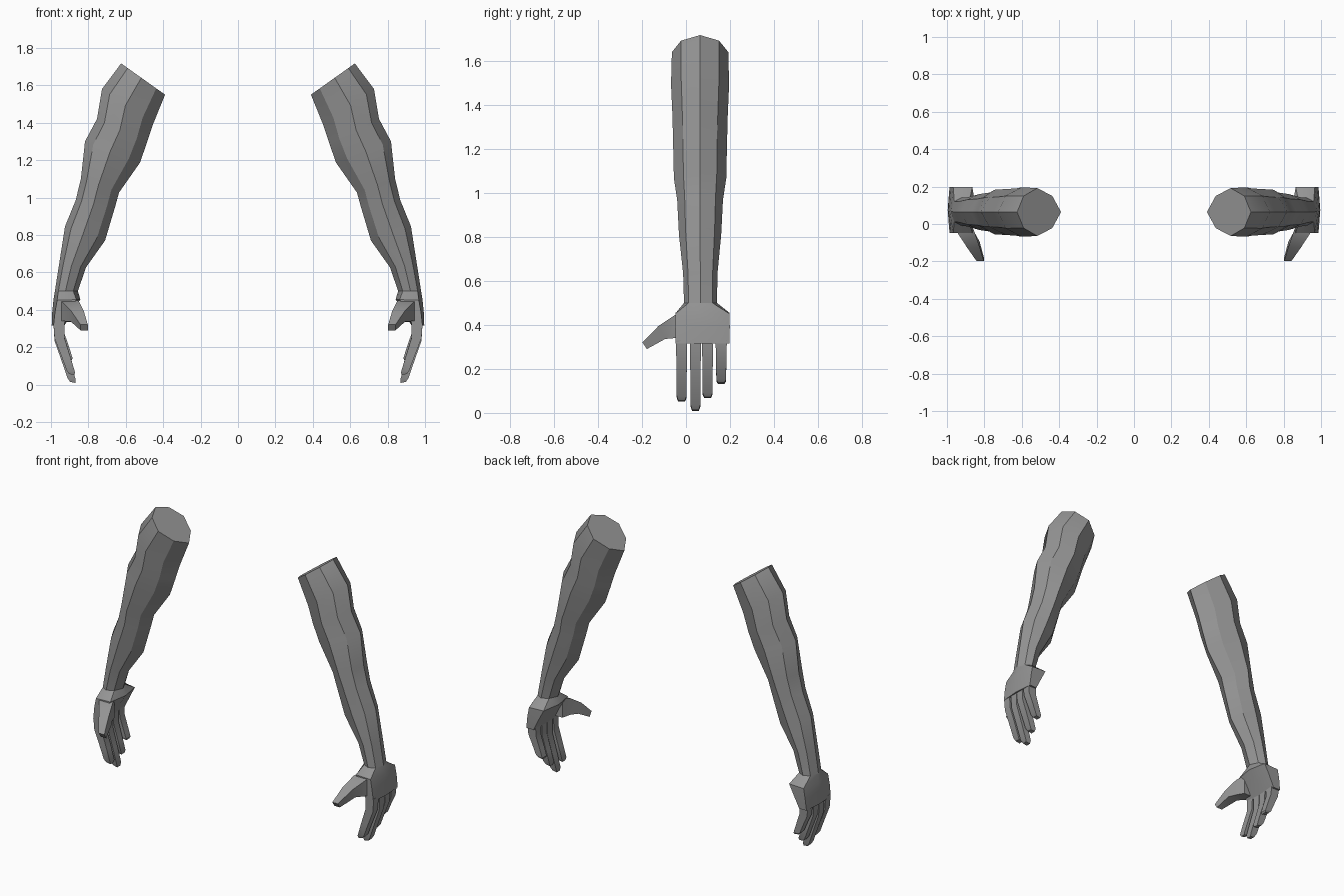
import bpy, bmesh, math
from mathutils import Vector

if "Cube" in bpy.data.objects:
    bpy.data.objects.remove(bpy.data.objects["Cube"])

skin = bpy.data.materials.new("plain_grey")
skin.diffuse_color = (0.3, 0.3, 0.3, 1)
skin.use_nodes = True
skin.node_tree.nodes["Principled BSDF"].inputs["Base Color"].default_value = skin.diffuse_color


def loft(name, rings):
    """Skin a list of equal rings, cap both ends, mirror across x."""
    bm = bmesh.new()
    loops = [[bm.verts.new(p) for p in ring] for ring in rings]
    n = len(loops[0])
    for a, b in zip(loops, loops[1:]):
        for i in range(n):
            j = (i + 1) % n
            bm.faces.new((a[i], a[j], b[j], b[i]))
    bm.faces.new(loops[0])
    bm.faces.new(loops[-1])
    bmesh.ops.recalc_face_normals(bm, faces=bm.faces)
    mesh = bpy.data.meshes.new(name)
    bm.to_mesh(mesh)
    bm.free()
    mesh.materials.append(skin)
    ob = bpy.data.objects.new(name, mesh)
    bpy.context.collection.objects.link(ob)
    bpy.ops.object.select_all(action='DESELECT')
    bpy.context.view_layer.objects.active = ob
    ob.select_set(True)
    bpy.ops.object.shade_smooth_by_angle(angle=math.radians(28))
    mod = ob.modifiers.new("other_side", 'MIRROR')
    mod.use_axis[0] = True
    mod.use_mirror_merge = False
    return ob


def octagon(outer, inner, yc, ridge, half, t1=0.15, t2=0.46, t3=0.8):
    """Eight-sided section between an outer and an inner (x, z) point."""
    shape = [(0, 0), (t1, ridge), (t2, half), (t3, ridge), (1, 0),
             (t3, -ridge), (t2, -half), (t1, -ridge)]
    (ox, oz), (ix, iz) = outer, inner
    return [Vector((ox + (ix - ox) * t, yc + y, oz + (iz - oz) * t))
            for t, y in shape]


# Arm: upper arm, elbow, forearm, wrist
arm = [
    ((0.625, 1.717), (0.39, 1.55), 0.064, 0.086, 0.128),
    ((0.727, 1.58), (0.455, 1.39), 0.064, 0.087, 0.132),
    ((0.754, 1.42), (0.488, 1.29), 0.064, 0.082, 0.126),
    ((0.818, 1.30), (0.524, 1.187), 0.064, 0.078, 0.123),
    ((0.84, 1.10), (0.636, 1.027), 0.064, 0.076, 0.119),
    ((0.868, 0.985), (0.658, 0.947), 0.064, 0.070, 0.104),
    ((0.925, 0.845), (0.711, 0.77), 0.064, 0.066, 0.096),
    ((0.957, 0.64), (0.813, 0.626), 0.065, 0.056, 0.078),
    ((0.979, 0.50), (0.856, 0.50), 0.066, 0.054, 0.075),
]
loft("arm", [octagon(*r) for r in arm])

# Palm: widens sharply below the wrist and thins toward the knuckles
palm = [
    ((0.979, 0.50), (0.856, 0.50), 0.066, 0.054, 0.075),
    ((0.987, 0.45), (0.843, 0.455), 0.075, 0.123, 0.123, 0.14, 0.45, 0.85),
    ((0.993, 0.39), (0.885, 0.39), 0.075, 0.124, 0.124, 0.14, 0.45, 0.88),
    ((0.996, 0.315), (0.928, 0.315), 0.075, 0.122, 0.122, 0.14, 0.45, 0.9),
]
loft("palm", [octagon(*r) for r in palm])


# Fingers: square sections curling inward, with a chamfered tip
def finger(name, y, tip_z, tip_x):
    top = 0.33
    drop = top - tip_z
    path = [(0, 0.958, 0.029, 0.026), (0.3, 0.954, 0.027, 0.024),
            (0.66, None, 0.025, 0.023), (0.94, None, 0.022, 0.022),
            (1.0, tip_x, 0.014, 0.015)]
    rings = []
    for f, x, hx, hy in path:
        if x is None:
            x = 0.954 + (tip_x - 0.954) * (f - 0.3) / 0.7
        z = top - drop * f
        lean = 0.3 * hx if 0.3 < f else 0
        rings.append([(x + hx, y + hy, z + lean), (x - hx, y + hy, z - lean * 0.3),
                      (x - hx, y - hy, z - lean * 0.3), (x + hx, y - hy, z + lean)])
    loft(name, rings)


finger("index_finger", -0.020, 0.052, 0.888)
finger("middle_finger", 0.043, 0.01, 0.884)
finger("ring_finger", 0.098, 0.068, 0.893)
finger("little_finger", 0.160, 0.133, 0.902)


# Thumb: tapered sections reaching forward and inward
def slab(x0, x1, upper, lower):
    (yu, zu), (yl, zl) = upper, lower
    return [(x0, yu, zu), (x1, yu, zu), (x1, yl, zl), (x0, yl, zl)]


loft("thumb", [
    slab(0.87, 0.96, (0.0, 0.455), (0.0, 0.335)),
    slab(0.85, 0.942, (-0.05, 0.445), (-0.05, 0.34)),
    slab(0.825, 0.893, (-0.125, 0.395), (-0.095, 0.336)),
    slab(0.803, 0.842, (-0.198, 0.32), (-0.178, 0.29)),
])
